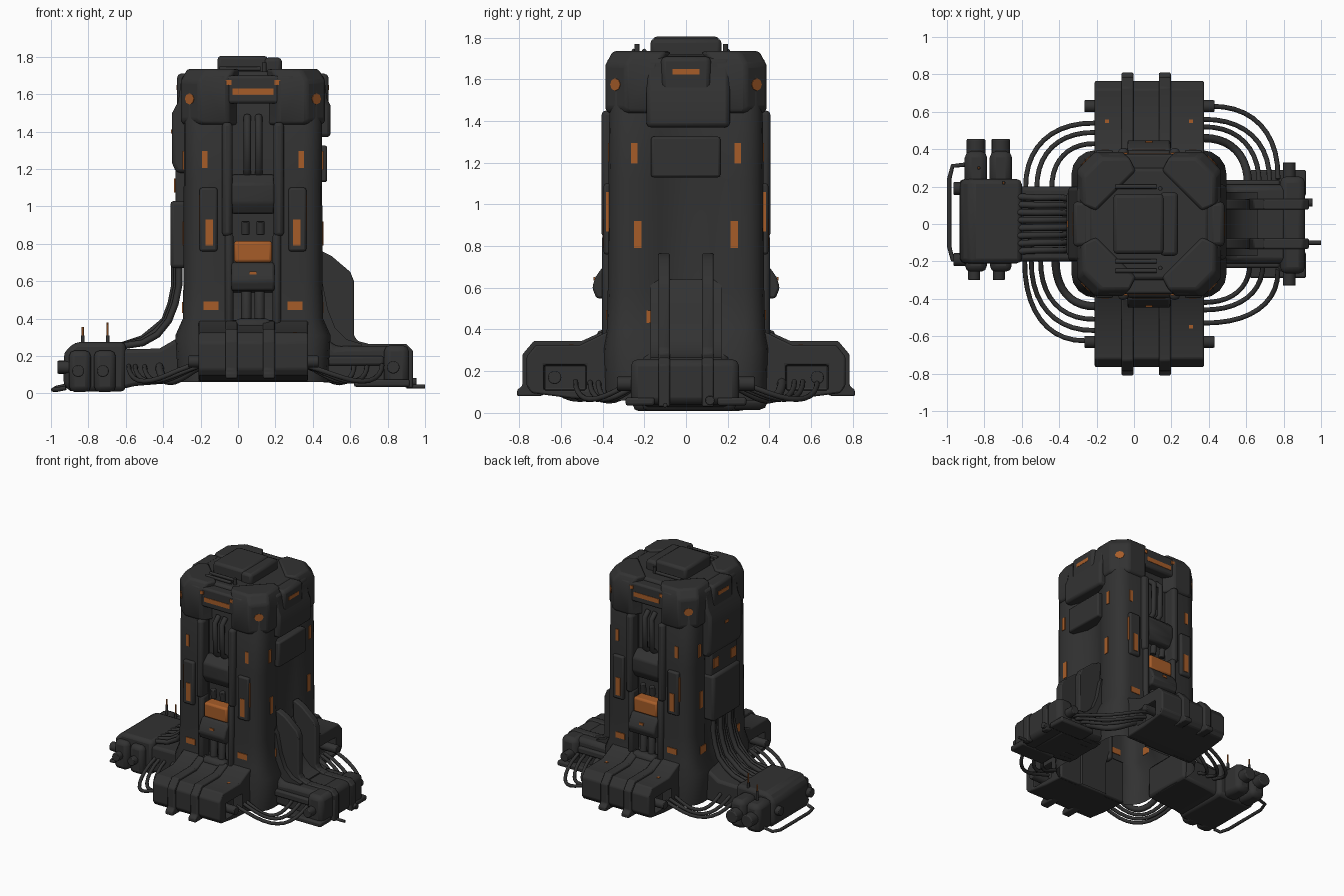
import bpy, bmesh, math
from mathutils import Vector

CX = 0.08  # tower axis


def material(name, rgb):
    m = bpy.data.materials.new(name)
    m.diffuse_color = (*rgb, 1)
    return m


DARK = material("dark grey metal", (0.032, 0.032, 0.032))
ORANGE = material("orange paint", (0.38, 0.108, 0.022))


def finish(name, bm, mat, bevel=0.0, seg=2):
    bmesh.ops.recalc_face_normals(bm, faces=bm.faces)
    me = bpy.data.meshes.new(name)
    bm.to_mesh(me)
    bm.free()
    me.materials.append(mat)
    ob = bpy.data.objects.new(name, me)
    bpy.context.collection.objects.link(ob)
    if bevel:
        b = ob.modifiers.new("bevel", 'BEVEL')
        b.width, b.segments, b.limit_method = bevel, seg, 'ANGLE'
    return ob


def loft(name, rings, mat=DARK, bevel=0.0, seg=2, bottom=True):
    bm = bmesh.new()
    rows = [[bm.verts.new(p) for p in r] for r in rings]
    n = len(rows[0])
    for a, b in zip(rows, rows[1:]):
        for i in range(n):
            bm.faces.new((a[i], a[(i + 1) % n], b[(i + 1) % n], b[i]))
    if bottom:
        bm.faces.new(rows[0])
    bm.faces.new(rows[-1])
    return finish(name, bm, mat, bevel, seg)


def prism(name, prof, axis, lo, hi, mat=DARK, bevel=0.0):
    place = (lambda a, b, t: (t, a, b)) if axis == 'x' else (lambda a, b, t: (a, t, b))
    return loft(name, [[place(a, b, t) for a, b in prof] for t in (lo, hi)], mat, bevel)


def box(name, x, y, z, mat=DARK, bevel=0.012):
    x, y = sorted(x), sorted(y)
    return prism(name, [(x[0], z[0]), (x[1], z[0]), (x[1], z[1]), (x[0], z[1])], 'y', y[0], y[1], mat, bevel)


def tube(name, pts, r, mat=DARK):
    cu = bpy.data.curves.new(name, 'CURVE')
    cu.dimensions, cu.bevel_depth, cu.bevel_resolution, cu.use_fill_caps = '3D', r, 2, True
    sp = cu.splines.new('POLY')
    sp.points.add(len(pts) - 1)
    for p, q in zip(sp.points, pts):
        p.co = (*q, 1)
    cu.materials.append(mat)
    bpy.context.collection.objects.link(bpy.data.objects.new(name, cu))


def cyl(name, p0, p1, r, mat=DARK, sides=16):
    p0, p1 = Vector(p0), Vector(p1)
    q = (p1 - p0).to_track_quat('Z', 'Y')
    ring = [q @ Vector((r * math.cos(2 * math.pi * i / sides), r * math.sin(2 * math.pi * i / sides), 0))
            for i in range(sides)]
    loft(name, [[p0 + v for v in ring], [p1 + v for v in ring]], mat, r * 0.15)


def cut(ob, x, y, z):
    c = box("cutter", x, y, z, DARK, 0)
    c.hide_render = c.hide_viewport = True
    m = ob.modifiers.new("cut", 'BOOLEAN')
    m.object, m.operation, m.solver = c, 'DIFFERENCE', 'EXACT'
    ob.modifiers.move(len(ob.modifiers) - 1, 0)


# Tower: open-bottomed rounded square shell with front/back channels and side grooves
def section(z, hx, hy, c, floor, groove):
    q = [(hx - groove, 0.05), (hx - groove * 0.5, 0.125), (hx, 0.19), (hx, hy - c)]
    q += [(hx - c + c * math.cos(t), hy - c + c * math.sin(t)) for t in (math.pi / 8, math.pi / 4, 3 * math.pi / 8)]
    q += [(hx - c, hy), (0.13, hy), (0.11, floor)]
    half = q + [(-x, y) for x, y in reversed(q)]
    return [(CX + x, y, z) for x, y in half + [(-x, -y) for x, y in half]]


loft("tower_body", [section(*s) for s in (
    (0.06, 0.40, 0.39, 0.14, 0.35, 0.01), (0.31, 0.415, 0.395, 0.13, 0.35, 0.02), (0.40, 0.375, 0.38, 0.10, 0.31, 0.04),
    (0.60, 0.372, 0.375, 0.10, 0.31, 0.07), (1.12, 0.37, 0.372, 0.10, 0.31, 0.06), (1.62, 0.37, 0.365, 0.10, 0.31, 0.03),
    (1.70, 0.33, 0.33, 0.10, 0.29, 0.01))], bottom=False)

# Roof hatch and roof details
box("roof_deck", (-0.24, 0.40), (-0.30, 0.30), (1.67, 1.722), bevel=0.02)
box("roof_hatch", (-0.11, 0.16), (-0.16, 0.16), (1.70, 1.805), bevel=0.02)
box("roof_hatch_step", (0.14, 0.235), (-0.17, 0.17), (1.70, 1.795), bevel=0.02)
for x, y in ((0.14, -0.235), (0.14, 0.19)):
    cyl("roof_pin", (x, y, 1.7), (x, y, 1.77), 0.012)
for y in (-0.25, -0.2, 0.2):
    tube("roof_pipe", [(-0.1, y, 1.735), (0.12, y, 1.735)], 0.012)

# Corner shoulders, ribs, rails and painted marks
D = math.sqrt(0.5)
for sx in (-1, 1):
    for sy in (-1, 1):
        X = lambda v: CX + sx * v
        Y = lambda v: sy * v

        def diag(out, along, z):
            return (CX + sx * (out - along) * D, sy * (out + along) * D, z)

        def slab(z, k):  # six-sided shoulder footprint, pulled in by k
            h = [(0.25, 0.15), (0.368 - k, 0.178), (0.478 - k, 0.068)]
            return [diag(o, a, z) for o, a in h] + [diag(o, -a, z) for o, a in reversed(h)]
        loft("corner_shoulder", [slab(1.435, 0.02), slab(1.46, 0), slab(1.67, 0), slab(1.735, 0.05)], DARK, 0.015)
        loft("shoulder_mark", [[diag(o, 0.034 * math.cos(t * math.pi / 4), 1.575 + 0.03 * math.sin(t * math.pi / 4))
                                for t in range(8)] for o in (0.473, 0.481)], ORANGE)
        for r, z, w, h, face in ((0.258, 1.25, 0.028, 0.09, 0.372), (0.225, 0.47, 0.08, 0.045, 0.381)):
            box("front_mark", (X(r - w / 2), X(r + w / 2)), (Y(face - 0.007), Y(face + 0.002)),
                (z - h / 2, z + h / 2), ORANGE, 0)
        for r, z, w, h in ((0.248, 1.245, 0.03, 0.10), (0.232, 0.855, 0.035, 0.13)):
            box("side_mark", (X(0.368), X(0.376)), (Y(r - w / 2), Y(r + w / 2)), (z - h / 2, z + h / 2), ORANGE, 0)
        box("corner_rib", (X(0.19), X(0.285)), (Y(0.33), Y(0.395)), (0.76, 1.10))
        box("rib_front_mark", (X(0.215), X(0.255)), (Y(0.39), Y(0.399)), (0.79, 0.93), ORANGE, 0)
        box("rib_side_mark", (X(0.28), X(0.289)), (Y(0.35), Y(0.383)), (0.87, 1.06), ORANGE, 0)
        box("channel_rail", (X(0.11), X(0.165)), (Y(0.31), Y(0.405)), (0.84, 1.45), bevel=0.02)
        box("lower_channel_rail", (X(0.105), X(0.15)), (Y(0.31), Y(0.402)), (0.34, 0.86), bevel=0.02)
        tube("channel_pipe", [(X(0.03), Y(a), z) for a, z in ((0.31, 1.17), (0.35, 1.20), (0.355, 1.44), (0.31, 1.48))], 0.02)
        cyl("channel_knob", (X(0.04), Y(0.355), 0.85), (X(0.04), Y(0.365), 0.92), 0.022)
        tube("lower_pipe", [(X(0.035), Y(a), z) for a, z in ((0.33, 0.60), (0.355, 0.56), (0.365, 0.36))], 0.028)
        box("header_side", (X(0.14), X(0.225)), (Y(0.3), Y(0.378)), (1.45, 1.70), bevel=0.015)
        box("header_dot", (X(0.115), X(0.155)), (Y(0.375), Y(0.383)), (1.65, 1.675), ORANGE, 0)
        if (sx, sy) != (-1, -1):
            box("leg_dot", (X(0.215), X(0.235)), (Y(0.54), Y(0.56)), (0.32, 0.328), ORANGE, 0)

# Lower side marks
for x, y, w in ((-0.295, -0.21, 0.07), (-0.295, 0.21, 0.07), (0.452, -0.178, 0.022)):
    box("lower_side_mark", (x - 0.004, x + 0.004), (y - w / 2, y + w / 2), (0.43, 0.49), ORANGE, 0)

# Front and back channel fittings
for s in (-1, 1):
    Y = lambda v: s * v
    W = lambda w: (CX - w, CX + w)
    box("channel_header", W(0.19), (Y(0.28), Y(0.375)), (1.55, 1.70), bevel=0.015)
    box("header_band", W(0.11), (Y(0.37), Y(0.378)), (1.595, 1.63), ORANGE, 0)
    prism("channel_step", [(Y(a), z) for a, z in ((0.3, 0.96), (0.36, 0.96), (0.395, 1.02), (0.395, 1.12), (0.34, 1.17), (0.3, 1.17))],
          'x', CX - 0.115, CX + 0.115, DARK, 0.012)
    box("orange_panel", W(0.102), (Y(0.3), Y(0.398)), (0.70, 0.815), ORANGE, 0.015)
    prism("panel_housing", [(Y(a), z) for a, z in ((0.3, 0.54), (0.43, 0.55), (0.45, 0.60), (0.435, 0.65), (0.40, 0.70), (0.3, 0.70))],
          'x', CX - 0.115, CX + 0.115, DARK, 0.012)
    box("housing_mark", W(0.018), (Y(0.436), Y(0.444)), (0.635, 0.652), ORANGE, 0)
    box("channel_foot", W(0.10), (Y(0.34), Y(0.43)), (0.31, 0.40), bevel=0.03)

    # Front and back legs with side pockets, straps and caps
    leg = prism("front_leg" if s < 0 else "back_leg", [(Y(a), z) for a, z in (
        (0.365, 0.06), (0.55, 0.07), (0.74, 0.095), (0.765, 0.13), (0.765, 0.27), (0.72, 0.325), (0.51, 0.325), (0.365, 0.395))],
        'x', -0.21, 0.375, DARK, 0.025)
    for x in ((-0.25, -0.13), (0.295, 0.42)):
        cut(leg, x, (Y(0.48), Y(0.68)), (0.11, 0.23))
    for x in (-0.035, 0.165):
        prism("leg_strap", [(Y(a), z) for a, z in (
            (0.4, 0.2), (0.7, 0.08), (0.81, 0.08), (0.81, 0.11), (0.785, 0.13), (0.785, 0.28), (0.73, 0.345), (0.5, 0.345), (0.4, 0.39))],
            'x', x - 0.032, x + 0.032, DARK, 0.008)
    cyl("leg_cap", (0.29, Y(0.63), 0.17), (0.43, Y(0.63), 0.17), 0.032)
    cyl("leg_cap", (-0.13, Y(0.63), 0.17), (-0.265, Y(0.63), 0.17), 0.032)

    # Fins on the right side, continuing as straps over the foot
    y = s * 0.105
    prism("side_fin", [(0.45, 0.06), (0.70, 0.05), (0.70, 0.265), (0.64, 0.28), (0.62, 0.31), (0.62, 0.60), (0.60, 0.65), (0.50, 0.735), (0.44, 0.765), (0.42, 0.765)],
          'y', y - 0.028, y + 0.028, DARK, 0.008)
    prism("foot_strap", [(0.62, 0.2), (0.9, 0.03), (0.935, 0.03), (0.935, 0.23), (0.90, 0.265), (0.62, 0.265)],
          'y', y - 0.028, y + 0.028, DARK, 0.008)
    cyl("right_foot_plug", (0.83, Y(0.2), 0.14), (0.83, Y(0.33), 0.14), 0.034)
    box("right_foot_pad", (0.62, 0.92), (Y(0.15), Y(0.29)), (0.035, 0.075))
    box("leg_bracket", (0.47, 0.78), (Y(0.18), Y(0.235)), (0.15, 0.20))

# Right side blocks, buttress sweep and foot
box("right_vent_block", (0.36, 0.477), (-0.168, 0.165), (1.13, 1.325))
prism("right_shoulder_block", [(0.36, 1.37), (0.495, 1.37), (0.495, 1.54), (0.475, 1.58), (0.46, 1.70), (0.36, 1.72)], 'y', -0.19, 0.21, DARK, 0.02)
box("right_shoulder_pad", (0.40, 0.485), (-0.12, 0.12), (1.53, 1.71), bevel=0.025)
box("right_shoulder_band", (0.479, 0.487), (-0.065, 0.065), (1.622, 1.65), ORANGE, 0)
prism("buttress_sweep", [(0.46, 0.06), (0.66, 0.06), (0.66, 0.265), (0.58, 0.29), (0.52, 0.35), (0.48, 0.45), (0.45, 0.60), (0.42, 0.64), (0.42, 0.4)],
      'y', -0.17, 0.17, DARK)
prism("right_leg", [(0.455, 0.07), (0.75, 0.04), (0.82, 0.04), (0.82, 0.255), (0.60, 0.255), (0.52, 0.25), (0.455, 0.32)], 'y', -0.21, 0.21, DARK, 0.03)
box("right_foot", (0.78, 0.915), (-0.265, 0.255), (0.04, 0.258), bevel=0.035)
cyl("right_foot_rod", (0.9, -0.1, 0.037), (1.0, -0.1, 0.037), 0.011)
cyl("right_foot_rod", (0.9, 0.115, 0.06), (0.955, 0.115, 0.06), 0.022)

# Left side blocks, their marks and the cable bundle
prism("left_shoulder_block", [(-0.2, 1.18), (-0.33, 1.18), (-0.352, 1.23), (-0.352, 1.50), (-0.32, 1.56), (-0.30, 1.70), (-0.2, 1.72)], 'y', -0.2, 0.2, DARK, 0.02)
box("left_shoulder_pad", (-0.325, -0.24), (-0.12, 0.12), (1.53, 1.71), bevel=0.02)
box("left_shoulder_band", (-0.329, -0.321), (-0.065, 0.065), (1.622, 1.65), ORANGE, 0)
box("left_shoulder_dot", (-0.358, -0.35), (-0.02, 0.02), (1.39, 1.41), ORANGE, 0)
box("left_mark_panel", (-0.335, -0.22), (-0.16, 0.16), (1.01, 1.20))
box("left_cable_box", (-0.362, -0.22), (-0.17, 0.17), (0.67, 1.03), bevel=0.02)
for s in (-1, 1):
    box("left_panel_mark", (-0.341, -0.333), (s * 0.075, s * 0.14), (1.075, 1.15), ORANGE, 0)
for i in range(8):
    y = -0.14 + i * 0.04
    k = (i % 3) * 0.012
    tube("bundle_cable", [(-0.315 - k, y * 0.9, 0.70), (-0.315 - k, y * 0.93, 0.58), (-0.335 - k, y * 0.96, 0.48),
                          (-0.37 - k, y, 0.39), (-0.43 - k, y, 0.315 + k), (-0.51, y, 0.27 + k), (-0.64, y * 1.05, 0.25)], 0.018)

# Left leg and foot
prism("left_leg", [(-0.30, 0.06), (-0.55, 0.04), (-0.66, 0.015), (-0.66, 0.235), (-0.42, 0.24), (-0.30, 0.31)], 'y', -0.2, 0.2, DARK, 0.02)
prism("left_foot", [(-0.60, 0.01), (-0.90, 0.01), (-0.935, 0.05), (-0.93, 0.22), (-0.87, 0.275), (-0.60, 0.275)], 'y', -0.21, 0.24, DARK, 0.03)
for x, y, top in ((-0.845, 0.30, 0.355), (-0.712, 0.22, 0.38)):
    box("left_foot_drum", (x - 0.06, x + 0.06), (0.2, 0.39), (0.015, 0.235), bevel=0.035)
    cyl("drum_cap", (x, 0.37, 0.13), (x, 0.455, 0.13), 0.05)
    box("left_foot_pod", (x - 0.058, x + 0.058), (-0.255, -0.15), (0.008, 0.23), bevel=0.03)
    cyl("pod_cap", (x - 0.01, -0.22, 0.12), (x - 0.01, -0.30, 0.12), 0.032)
    cyl("antenna_base", (x + 0.015, y, 0.2), (x + 0.015, y, 0.31), 0.01)
    cyl("antenna", (x + 0.015, y, 0.29), (x + 0.015, y, top), 0.006, ORANGE, 8)
for y in (-0.19, 0.19):
    cyl("left_foot_knob", (-0.88, y, 0.14), (-0.965, y, 0.14), 0.035)
tube("left_foot_rail", [(-0.92, -0.20, 0.03), (-0.97, -0.19, 0.02), (-0.988, -0.12, 0.02), (-0.988, 0.24, 0.02),
                        (-0.97, 0.31, 0.03), (-0.88, 0.32, 0.05)], 0.012)

# Looping cables between neighbouring legs: start x, start y, end x, end y, radius
LOOPS = [(0.40, 0.63, 0.77, 0.24, 0.013), (0.36, 0.56, 0.725, 0.22, 0.013), (0.36, 0.52, 0.67, 0.2, 0.013),
         (0.36, 0.46, 0.61, 0.2, 0.022), (0.36, -0.53, 0.77, -0.24, 0.013), (0.36, -0.46, 0.69, -0.2, 0.013),
         (0.36, -0.42, 0.62, -0.2, 0.013), (-0.2, 0.54, -0.58, 0.18, 0.013), (-0.2, 0.49, -0.52, 0.18, 0.013),
         (-0.2, 0.43, -0.44, 0.18, 0.013), (-0.25, -0.625, -0.585, -0.18, 0.013), (-0.2, -0.57, -0.55, -0.18, 0.013),
         (-0.2, -0.51, -0.50, -0.18, 0.013), (-0.2, -0.44, -0.42, -0.18, 0.022)]
for x0, y0, x1, y1, r in LOOPS:
    tube("leg_cable", [(x0 + (x1 - x0) * math.sin(t) ** 0.85, y1 + (y0 - y1) * math.cos(t) ** 0.85, 0.15 - 0.085 * math.sin(2 * t))
                       for t in (i * math.pi / 20.001 for i in range(11))], r)

# Smooth shading with sharp edges kept
bpy.ops.object.select_all(action='DESELECT')
for ob in bpy.context.scene.objects:
    if ob.type == 'MESH' and not ob.hide_render:
        ob.select_set(True)
        bpy.context.view_layer.objects.active = ob
bpy.ops.object.shade_smooth_by_angle(angle=math.radians(35))
